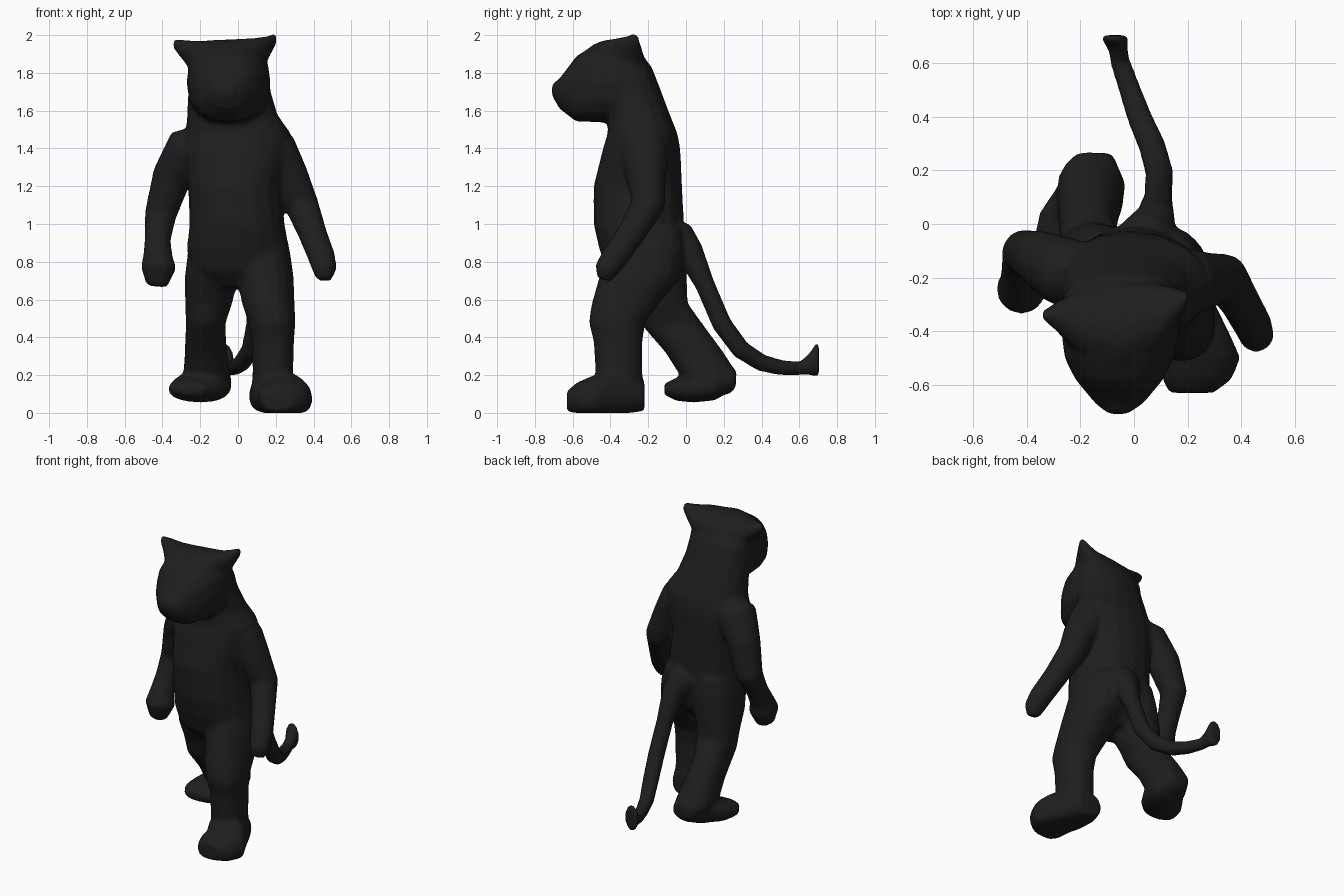
import bpy, bmesh, math
from mathutils import Vector

SIDES = 16
bm = bmesh.new()


def loft(sections, normal=None, ref=(1, 0, 0), power=2.0):
    """Closed tube through (x, y, z, radius_u, radius_v) sections."""
    pts = [Vector(s[:3]) for s in sections]
    rings = []
    for i, s in enumerate(sections):
        if normal:
            t = Vector(normal)
        else:
            t = (pts[min(i + 1, len(pts) - 1)] - pts[max(i - 1, 0)]).normalized()
        r = Vector(ref)
        u = (r - t * r.dot(t)).normalized()
        v = t.cross(u)
        ring = []
        for k in range(SIDES):
            a = 2 * math.pi * k / SIDES
            c, d = math.cos(a), math.sin(a)
            p = pts[i] + u * s[3] * math.copysign(abs(c) ** (2 / power), c)
            p += v * s[-1] * math.copysign(abs(d) ** (2 / power), d)
            p.z = max(p.z, 0)
            ring.append(bm.verts.new(p))
        rings.append(ring)
    faces = [bm.faces.new(rings[0]), bm.faces.new(rings[-1])]
    for a, b in zip(rings, rings[1:]):
        for k in range(SIDES):
            n = (k + 1) % SIDES
            faces.append(bm.faces.new((a[k], a[n], b[n], b[k])))
    bmesh.ops.recalc_face_normals(bm, faces=faces)


UP, FWD, SIDE = (0, 0, 1), (0, -1, 0), (1, 0, 0)

# Torso and neck
loft([(0, -.22, .66, .13, .12), (0, -.22, .75, .25, .2), (0, -.23, .87, .272, .23),
      (-.005, -.25, 1.0, .252, .24), (-.02, -.255, 1.2, .245, .235),
      (-.01, -.235, 1.4, .28, .205), (0, -.23, 1.48, .28, .185),
      (-.03, -.25, 1.58, .24, .165), (-.045, -.29, 1.7, .22, .16),
      (-.05, -.33, 1.83, .21, .15), (-.05, -.37, 1.93, .17, .11)], UP, power=2.2)

# Head and muzzle
loft([(-.06, -.71, 1.71, .035, .03), (-.055, -.67, 1.69, .09, .08),
      (-.055, -.58, 1.715, .165, .175), (-.055, -.5, 1.74, .205, .2),
      (-.05, -.4, 1.75, .222, .215), (-.05, -.29, 1.76, .22, .20),
      (-.05, -.2, 1.73, .18, .12)], FWD, power=2.5)

# Brow ridge running out into both ears
loft([(-.345, -.34, 1.955, .015, .025), (-.29, -.345, 1.92, .055, .055),
      (-.21, -.37, 1.865, .12, .105), (-.05, -.385, 1.86, .17, .118),
      (.09, -.35, 1.87, .13, .115), (.155, -.305, 1.93, .07, .065),
      (.205, -.27, 1.985, .02, .03)], SIDE, ref=(0, 1, 0))

# Arms and hands
loft([(-.13, -.2, 1.43, .11), (-.27, -.175, 1.385, .13), (-.35, -.13, 1.25, .105),
      (-.41, -.105, 1.05, .085), (-.425, -.17, .92, .07), (-.425, -.22, .83, .078),
      (-.42, -.245, .77, .095), (-.43, -.25, .67, .055)], ref=FWD)
loft([(.1, -.2, 1.43, .11), (.2, -.22, 1.37, .13), (.27, -.21, 1.25, .105),
      (.338, -.2, 1.1, .09), (.395, -.29, .95, .076), (.445, -.38, .82, .072),
      (.458, -.42, .76, .065), (.455, -.435, .705, .04)], ref=FWD)

# Front leg and foot
loft([(.11, -.2, .98, .13, .18), (.13, -.215, .86, .145, .205),
      (.145, -.245, .72, .15, .215), (.16, -.32, .58, .14, .18),
      (.18, -.365, .48, .125, .15), (.185, -.36, .38, .112, .13),
      (.185, -.355, .22, .108, .125), (.18, -.345, .04, .115, .12)], UP, power=2.2)
loft([(.17, -.22, .09, .09, .08), (.18, -.3, .09, .125, .1), (.215, -.42, .1, .148, .125),
      (.25, -.5, .075, .148, .12), (.235, -.58, .07, .13, .09),
      (.215, -.63, .06, .085, .055)], FWD, power=2.3)

# Rear leg and foot
loft([(-.11, -.2, .98, .13, .18), (-.125, -.19, .86, .14, .19),
      (-.14, -.17, .72, .142, .175), (-.155, -.13, .58, .125, .14),
      (-.172, -.075, .47, .105, .165), (-.17, .045, .32, .112, .155),
      (-.165, .115, .21, .125, .155), (-.165, .12, .1, .1, .12)], UP, power=2.2)
loft([(-.15, .265, .18, .07, .05), (-.155, .15, .16, .125, .095), (-.2, .04, .135, .155, .08),
      (-.235, -.05, .125, .137, .062), (-.25, -.115, .125, .08, .03)], FWD, power=2.4)

# Tail with a flared tip
loft([(.04, -.06, .93, .11), (.08, .02, .85, .075), (.09, .1, .68, .053),
      (.095, .19, .47, .053), (.068, .29, .335, .051), (.02, .4, .265, .047),
      (-.015, .5, .24, .042), (-.05, .6, .235, .038), (-.06, .65, .25, .037)])
loft([(-.05, .6, .235, .035, .035), (-.06, .655, .258, .037, .06),
      (-.07, .685, .28, .05, .09), (-.075, .705, .28, .05, .085)], FWD)

mesh = bpy.data.meshes.new("animal_body")
bm.to_mesh(mesh)
bm.free()
body = bpy.data.objects.new("animal_body", mesh)
bpy.context.collection.objects.link(body)

# One dark fur colour
fur = bpy.data.materials.new("black fur")
fur.diffuse_color = (0.013, 0.013, 0.013, 1)
mesh.materials.append(fur)

# Fuse the parts into one soft skin
skin = body.modifiers.new("skin", 'REMESH')
skin.mode = 'VOXEL'
skin.voxel_size = 0.014
skin.use_smooth_shade = True
soft = body.modifiers.new("soft", 'SMOOTH')
soft.factor = 0.5
soft.iterations = 8
for p in mesh.polygons:
    p.use_smooth = True
